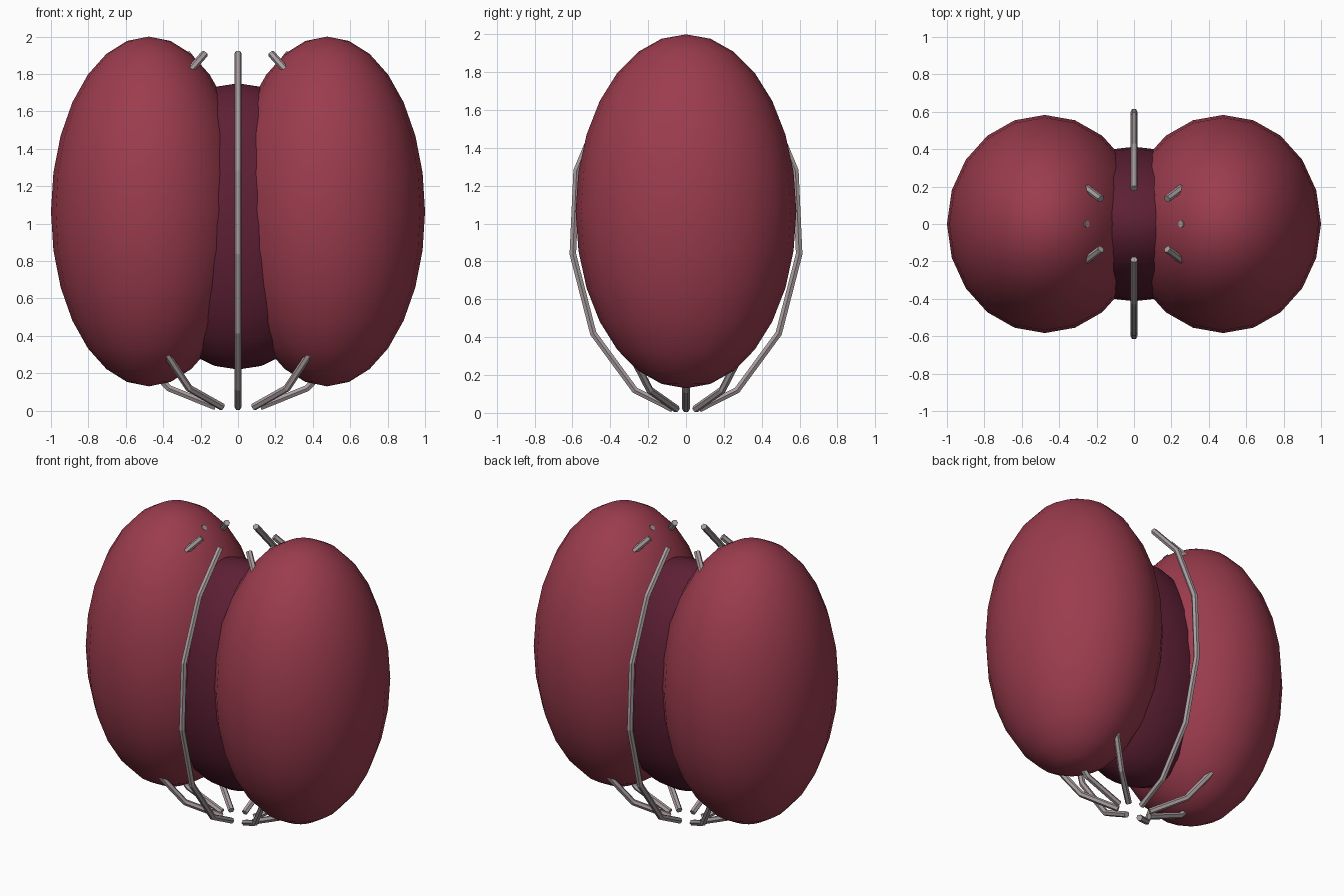
import bpy
from math import sin, cos, pi

if "Cube" in bpy.data.objects:
    bpy.data.objects.remove(bpy.data.objects["Cube"])


def material(name, rgb):
    m = bpy.data.materials.new(name)
    m.diffuse_color = (*rgb, 1)
    m.use_nodes = True
    m.node_tree.nodes["Principled BSDF"].inputs["Base Color"].default_value = m.diffuse_color
    return m


LOBE = material("lobe_red", (0.33, 0.045, 0.075))
CORE = material("core_dark_red", (0.11, 0.014, 0.035))
WIRE = material("wire_grey", (0.40, 0.34, 0.35))


def ellipsoid(name, centre, radii, mat):
    bpy.ops.mesh.primitive_uv_sphere_add(segments=20, ring_count=14, radius=1, location=centre)
    ob = bpy.context.object
    ob.name = name
    ob.scale = radii
    bpy.ops.object.transform_apply(location=False, rotation=False, scale=True)
    bpy.ops.object.shade_smooth()
    ob.data.materials.append(mat)
    return ob


# Two large side lobes and the darker core joining them
for side, label in ((-1, "left"), (1, "right")):
    ellipsoid(f"{label}_lobe", (side * 0.477, 0, 1.065), (0.523, 0.583, 0.935), LOBE)
ellipsoid("core", (0, 0, 0.985), (0.56, 0.413, 0.765), CORE)

# Cage of eight bent rods: (reach along x, reach along y, height)
PROFILE = [(0.12, 0.07, 0.02), (0.37, 0.27, 0.12), (0.65, 0.49, 0.42), (0.79, 0.598, 0.84),
           (0.76, 0.578, 1.28), (0.55, 0.415, 1.67), (0.25, 0.19, 1.91)]


def rod(name, angle):
    curve = bpy.data.curves.new(name, "CURVE")
    curve.dimensions = "3D"
    curve.bevel_depth = 0.02
    curve.bevel_resolution = 1
    curve.use_fill_caps = True
    spline = curve.splines.new("POLY")
    spline.points.add(len(PROFILE) - 1)
    for p, (rx, ry, z) in zip(spline.points, PROFILE):
        p.co = (rx * cos(angle), ry * sin(angle), z, 1)
        spline.use_smooth = False
    curve.materials.append(WIRE)
    ob = bpy.data.objects.new(name, curve)
    bpy.context.collection.objects.link(ob)


for i in range(8):
    rod(f"cage_rod_{i + 1}", i * pi / 4)
